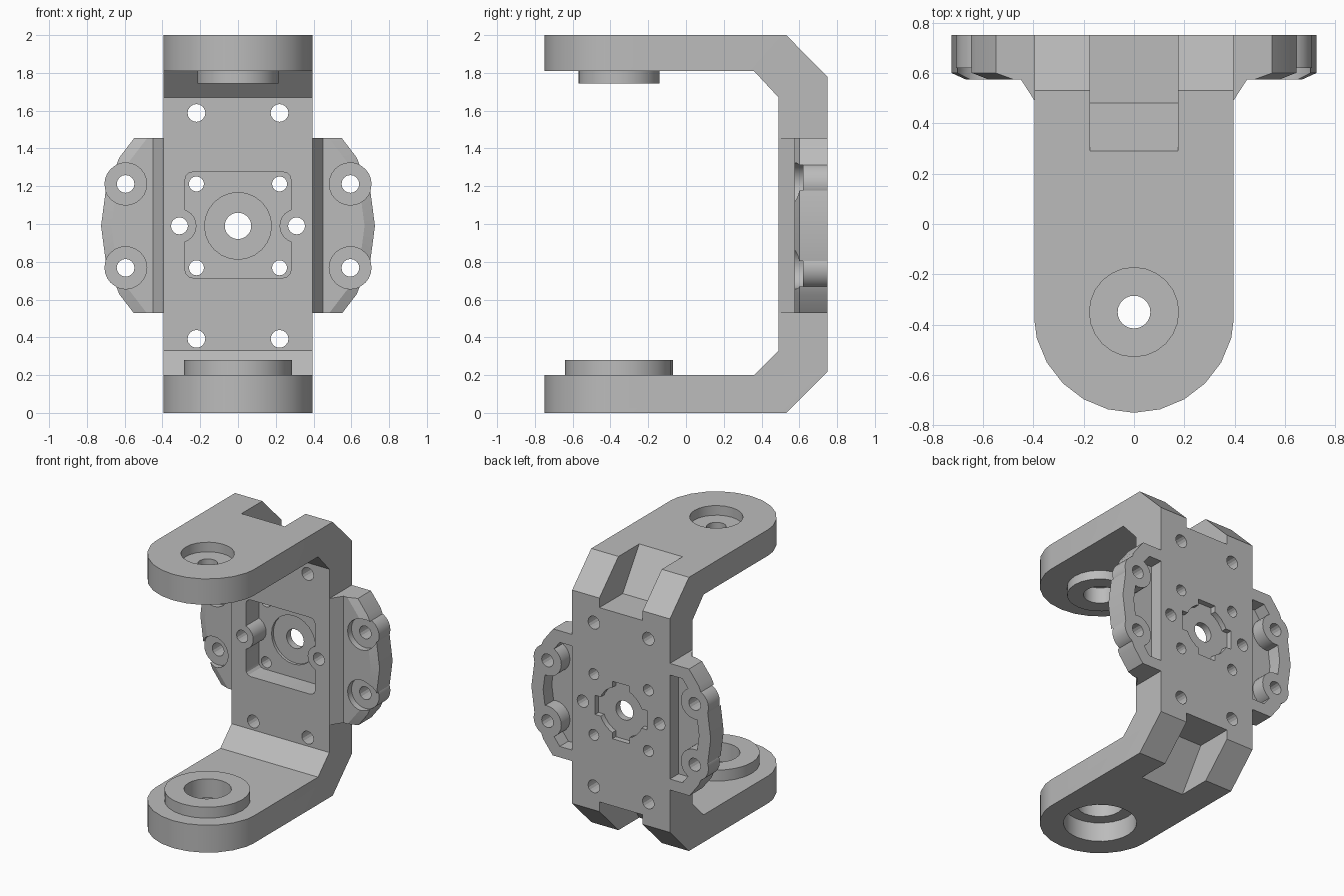
import bpy, bmesh
from math import sin, cos, pi, radians

cube = bpy.data.objects.get("Cube")
if cube:
    bpy.data.objects.remove(cube, do_unlink=True)

grey = bpy.data.materials.new("plain_grey")
grey.use_nodes = True
grey.diffuse_color = (0.5, 0.5, 0.5, 1)
grey.node_tree.nodes["Principled BSDF"].inputs["Base Color"].default_value = (0.5, 0.5, 0.5, 1)

MID = 0.99      # height of the flange centre


def place(axis, u, v, w):
    return {"x": (w, u, v), "y": (u, w, v), "z": (u, v, w)}[axis]


def loft(name, axis, rings):
    """Closed solid through rings of (outline, position along axis)."""
    bm = bmesh.new()
    loops = [[bm.verts.new(place(axis, u, v, w)) for u, v in pts] for pts, w in rings]
    for low, high in zip(loops, loops[1:]):
        for i in range(len(low)):
            j = (i + 1) % len(low)
            bm.faces.new((low[i], low[j], high[j], high[i]))
    bm.faces.new(loops[0])
    bm.faces.new(loops[-1])
    bmesh.ops.recalc_face_normals(bm, faces=bm.faces)
    me = bpy.data.meshes.new(name)
    bm.to_mesh(me)
    bm.free()
    me.materials.append(grey)
    ob = bpy.data.objects.new(name, me)
    bpy.context.collection.objects.link(ob)
    return ob


def prism(axis, pts, a, b, name="tool"):
    return loft(name, axis, [(pts, a), (pts, b)])


def circle(u, v, r, n=24):
    return [(u + r * cos(2 * pi * i / n), v + r * sin(2 * pi * i / n)) for i in range(n)]


def rect(u0, u1, v0, v1):
    return [(u0, v0), (u1, v0), (u1, v1), (u0, v1)]


def rod(axis, u, v, r, a, b, n=24):
    return prism(axis, circle(u, v, r, n), a, b)


def combine(ob, tool, operation="DIFFERENCE"):
    mod = ob.modifiers.new("combine", "BOOLEAN")
    mod.operation, mod.solver, mod.object = operation, "EXACT", tool
    bpy.context.view_layer.update()
    me = bpy.data.meshes.new_from_object(ob.evaluated_get(bpy.context.evaluated_depsgraph_get()))
    ob.modifiers.clear()
    ob.data = me
    bpy.data.objects.remove(tool, do_unlink=True)


# C-shaped bracket with rounded arm ends
half = [(-0.8, 0), (0.53, 0), (0.75, 0.22)]
inner = [(0.49, 0.33), (0.36, 0.2), (-0.8, 0.2)]
flip = lambda pts: [(y, 2 - z + (0.01 if 0 < z < 0.21 else 0)) for y, z in reversed(pts)]
bracket = prism("x", half + flip(half) + flip(inner) + inner, -0.395, 0.395, "bracket")
end = [(0.4 * cos(pi + pi * i / 12), -0.35 + 0.4 * sin(pi + pi * i / 12)) for i in range(13)]
combine(bracket, prism("z", end + [(0.4, 0.9), (-0.4, 0.9)], -0.1, 2.1), "INTERSECT")

# Pivot bosses and their stepped bores
combine(bracket, rod("z", 0, -0.355, 0.215, 1.745, 1.85), "UNION")
combine(bracket, rod("z", 0, -0.355, 0.285, 0.15, 0.28), "UNION")
for radius, low, high in [(0.177, 1.93, 2.1), (0.065, 1.7, 2.1), (0.11, 1.7, 1.86),
                          (0.157, 0.1, 0.4), (0.243, -0.1, 0.14)]:
    combine(bracket, rod("z", 0, -0.35, radius, low, high))

# Notches across the two outer bends
notch = [(0.226, 2.1), (0.29, 2), (0.48, 1.71), (0.9, 1.71), (0.9, 2.1)]
combine(bracket, prism("x", notch, -0.175, 0.175))
combine(bracket, prism("x", [(y, 2 - z) for y, z in notch], -0.175, 0.175))

# Rounded square pocket on the inside, leaving room around the side holes
corners = []
for k, (sx, sz) in enumerate([(1, 1), (-1, 1), (-1, -1), (1, -1)]):
    for t in (0, 30, 60, 90):
        a = radians(90 * k + t)
        corners.append((sx * 0.24 + 0.04 * cos(a), MID + 0.005 + sz * 0.24 + 0.04 * sin(a)))
pocket = prism("y", corners, 0.4, 0.64)
for s in (-1, 1):
    combine(pocket, rod("y", s * 0.31, MID, 0.09, 0.3, 0.8))
combine(bracket, pocket)
combine(bracket, rod("y", 0, MID, 0.177, 0.4, 0.66))

# Keyed recess on the back
combine(bracket, rod("y", 0, MID, 0.18, 0.71, 0.9))
combine(bracket, prism("y", rect(-0.21, 0.21, MID - 0.07, MID + 0.07), 0.71, 0.9))
combine(bracket, prism("y", rect(-0.07, 0.07, MID - 0.21, MID + 0.21), 0.71, 0.9))

# Through holes in the back plate
combine(bracket, rod("y", 0, MID, 0.07, 0.3, 0.9))
for s in (-1, 1):
    combine(bracket, rod("y", s * 0.31, MID, 0.045, 0.3, 0.9, 16))
    for t in (-1, 1):
        combine(bracket, rod("y", s * 0.22, MID + t * 0.598, 0.047, 0.3, 0.9, 16))
        combine(bracket, rod("y", s * 0.22, MID + t * 0.222, 0.04, 0.3, 0.9, 16))

parts = [bracket]

# Round-edged side flanges
for s, side in ((1, "left"), (-1, "right")):
    wing = loft(side + "_flange", "y", [(circle(0, MID, 0.67), 0.575),
                                        (circle(0, MID, 0.725), 0.6),
                                        (circle(0, MID, 0.725), 0.75)])
    combine(wing, prism("y", rect(s * 0.39, s * 0.8, 0.53, 1.455), 0.5, 0.8), "INTERSECT")
    # Hollow in the back
    hollow = rod("y", 0, MID, 0.63, 0.65, 0.9)
    combine(hollow, prism("y", rect(s * 0.37, s * 0.8, 0.61, 1.37), 0.6, 1), "INTERSECT")
    combine(wing, hollow)
    # Screw tubes, sunk below the front face
    for t in (-1, 1):
        x, z = s * 0.595, MID + t * 0.222
        combine(wing, rod("y", x, z, 0.112, 0.5, 0.62))
        combine(wing, rod("y", x, z, 0.112, 0.62, 0.75), "UNION")
        combine(wing, rod("y", x, z, 0.047, 0.5, 0.9, 16))
    # Sloped rib joining flange and plate
    rib = prism("z", [(s * 0.39, 0.49), (s * 0.395, 0.49), (s * 0.45, 0.575),
                      (s * 0.45, 0.6), (s * 0.39, 0.6)], 0.53, 1.455, side + "_rib")
    parts += [wing, rib]

# Smooth rounded walls, keep edges crisp
bpy.ops.object.select_all(action="DESELECT")
for ob in parts:
    ob.select_set(True)
bpy.context.view_layer.objects.active = bracket
bpy.ops.object.shade_smooth_by_angle(angle=radians(20))
